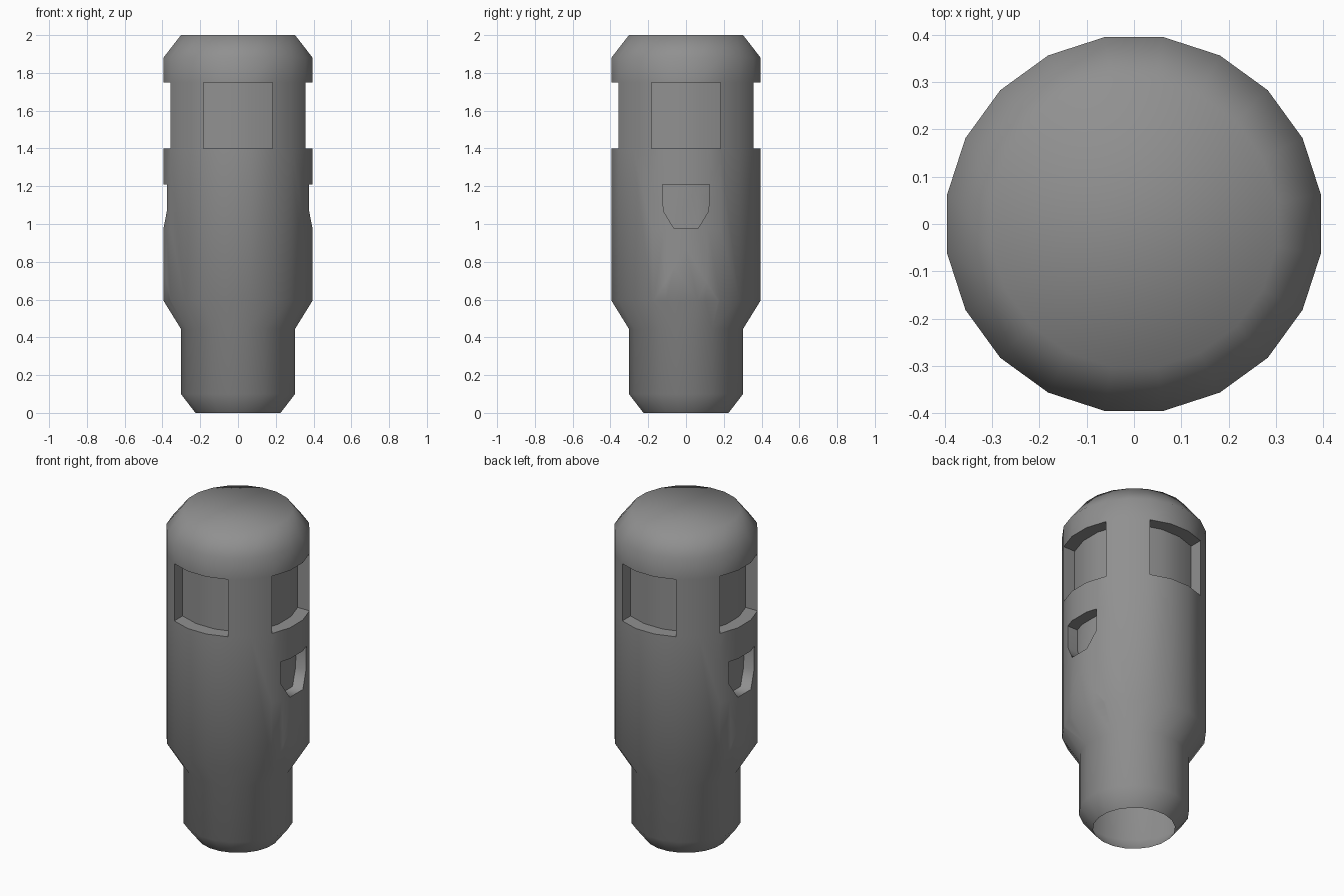
import bpy, bmesh, math
from mathutils import Vector

cube = bpy.data.objects.get("Cube")
if cube:
    bpy.data.objects.remove(cube, do_unlink=True)

SIDES = 20
PROFILE = [(0.228, 0), (0.306, 0.10), (0.306, 0.445), (0.4, 0.595),
           (0.4, 1.40), (0.4, 1.75), (0.4, 1.88), (0.306, 2.0)]
AXES = [Vector(a) for a in ((1, 0, 0), (-1, 0, 0), (0, 1, 0), (0, -1, 0))]

mat = bpy.data.materials.new("mid grey")
mat.use_nodes = True
grey = (0.28, 0.28, 0.28, 1)
mat.diffuse_color = grey
mat.node_tree.nodes["Principled BSDF"].inputs["Base Color"].default_value = grey

bm = bmesh.new()


def press_in(faces, direction, depth):
    """Push a patch of faces straight inwards, leaving walls around it."""
    new = bmesh.ops.extrude_face_region(bm, geom=faces)["geom"]
    verts = [g for g in new if isinstance(g, bmesh.types.BMVert)]
    bmesh.ops.translate(bm, verts=verts, vec=-direction * depth)
    old = [f for f in faces if f.is_valid]
    bmesh.ops.delete(bm, geom=old, context='FACES')


# Turned body with an open bottom and a closed top
rings = []
for r, z in PROFILE:
    angles = [math.tau * (i + 0.5) / SIDES for i in range(SIDES)]
    rings.append([bm.verts.new((r * math.cos(a), r * math.sin(a), z)) for a in angles])
for low, high in zip(rings, rings[1:]):
    for i in range(SIDES):
        j = (i + 1) % SIDES
        bm.faces.new((low[i], low[j], high[j], high[i]))
bm.faces.new(rings[-1])

# Four window recesses, three facets wide
for axis in AXES:
    patch = [f for f in bm.faces if 1.4 < f.calc_center_median().z < 1.75
             and f.normal.length >= 0 and f.calc_center_median().dot(axis) > 0.34]
    press_in(patch, axis, 0.08)

# Tapered notch on each side: cut its outline, then press it in
for axis in AXES[:2]:
    cuts = [((0, 0, 0.975), (0, 0, 1)), ((0, 0, 1.21), (0, 0, 1))]
    for s in (-1, 1):
        cuts.append(((0, s * 0.124, 1.21), (0, s, -0.03)))
        cuts.append(((0, s * 0.0626, 0.975), (0, s * 0.095, -0.058)))

    def patch_faces():
        return [f for f in bm.faces if 0.6 < f.calc_center_median().z < 1.4
                and f.calc_center_median().dot(axis) > 0.34]

    for point, normal in cuts:
        faces = patch_faces()
        geom = set(faces)
        for f in faces:
            geom.update(f.edges)
            geom.update(f.verts)
        bmesh.ops.bisect_plane(bm, geom=list(geom), dist=1e-4,
                               plane_co=point, plane_no=normal)
    inside = [f for f in patch_faces()
              if all((f.calc_center_median() - Vector(p)).dot(Vector(n)) < 0
                     for p, n in cuts[1:])
              and f.calc_center_median().z > 0.975]
    press_in(inside, axis, 0.07)

bmesh.ops.recalc_face_normals(bm, faces=bm.faces[:])
mesh = bpy.data.meshes.new("body")
bm.to_mesh(mesh)
bm.free()
mesh.materials.append(mat)
body = bpy.data.objects.new("body", mesh)
bpy.context.collection.objects.link(body)

# Smooth shading with crisp recess edges
bpy.ops.object.select_all(action='DESELECT')
body.select_set(True)
bpy.context.view_layer.objects.active = body
bpy.ops.object.shade_smooth_by_angle(angle=math.radians(60))
